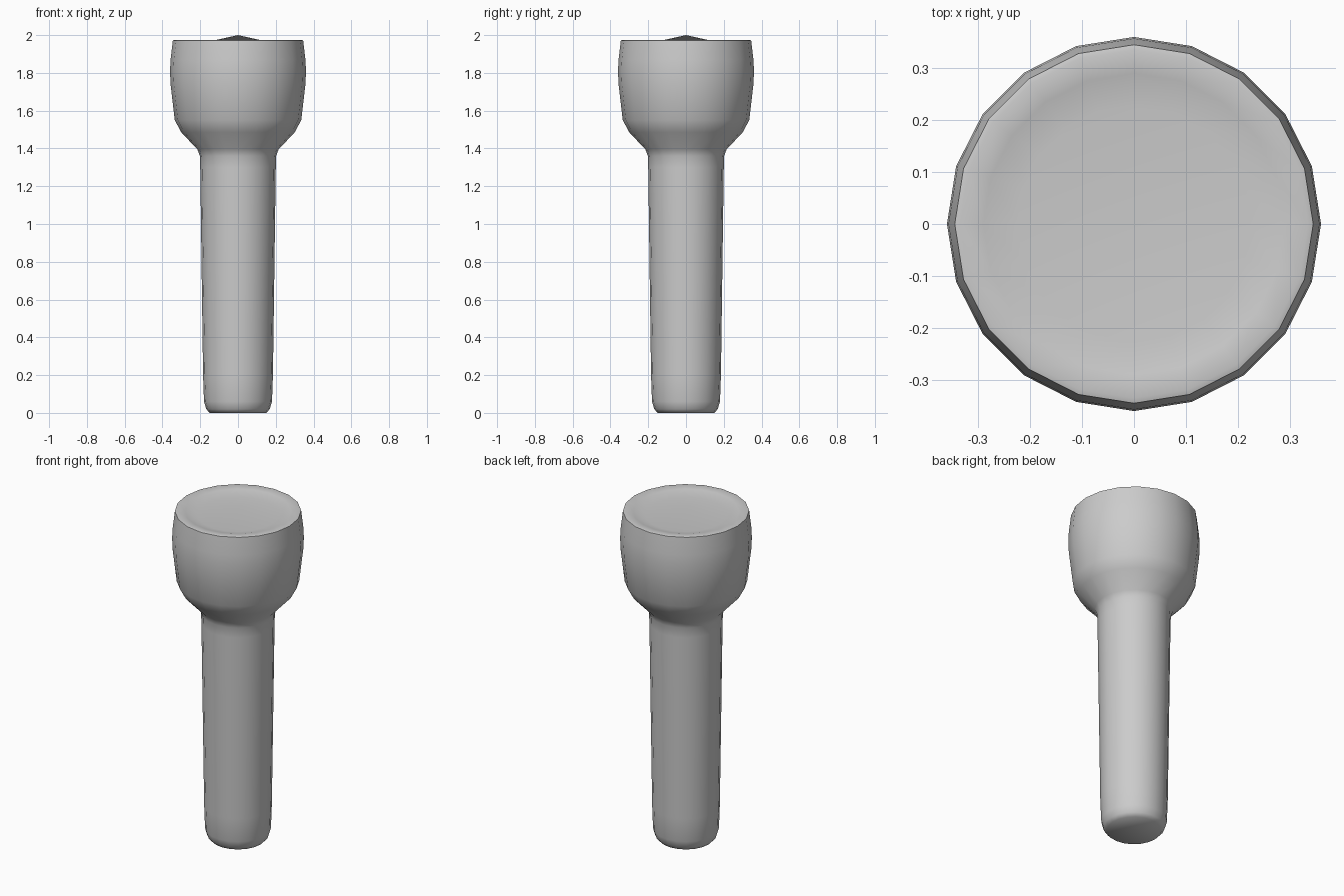
import bpy, bmesh, math

if "Cube" in bpy.data.objects:
    bpy.data.objects.remove(bpy.data.objects["Cube"])

SIDES = 20

def lathe(name, profile, angle):
    """Revolve (radius, z) points around z; zero radius makes a pole."""
    bm = bmesh.new()
    verts = [bm.verts.new((r, 0, z)) for r, z in profile]
    edges = [bm.edges.new(p) for p in zip(verts, verts[1:])]
    bmesh.ops.spin(bm, geom=verts + edges, cent=(0, 0, 0), axis=(0, 0, 1),
                   angle=math.tau, steps=SIDES, use_merge=True)
    bmesh.ops.remove_doubles(bm, verts=bm.verts, dist=1e-4)
    bmesh.ops.recalc_face_normals(bm, faces=bm.faces)
    mesh = bpy.data.meshes.new(name)
    bm.to_mesh(mesh)
    bm.free()
    obj = bpy.data.objects.new(name, mesh)
    bpy.context.collection.objects.link(obj)
    bpy.ops.object.select_all(action='DESELECT')
    obj.select_set(True)
    bpy.context.view_layer.objects.active = obj
    bpy.ops.object.shade_smooth_by_angle(angle=math.radians(angle))
    return obj

# Handle, flared head, rim, shallow recess and domed lens in one profile
lathe("torch_body", [
    (0, 0), (0.15, 0), (0.168, 0.02), (0.18, 0.06), (0.185, 0.2),
    (0.2, 1.3), (0.202, 1.36), (0.215, 1.395), (0.3, 1.485), (0.335, 1.55),
    (0.357, 1.74), (0.36, 1.81), (0.357, 1.87), (0.345, 1.972),
    (0.335, 1.975), (0.29, 1.969), (0.225, 1.95), (0, 2.0)], 50)
